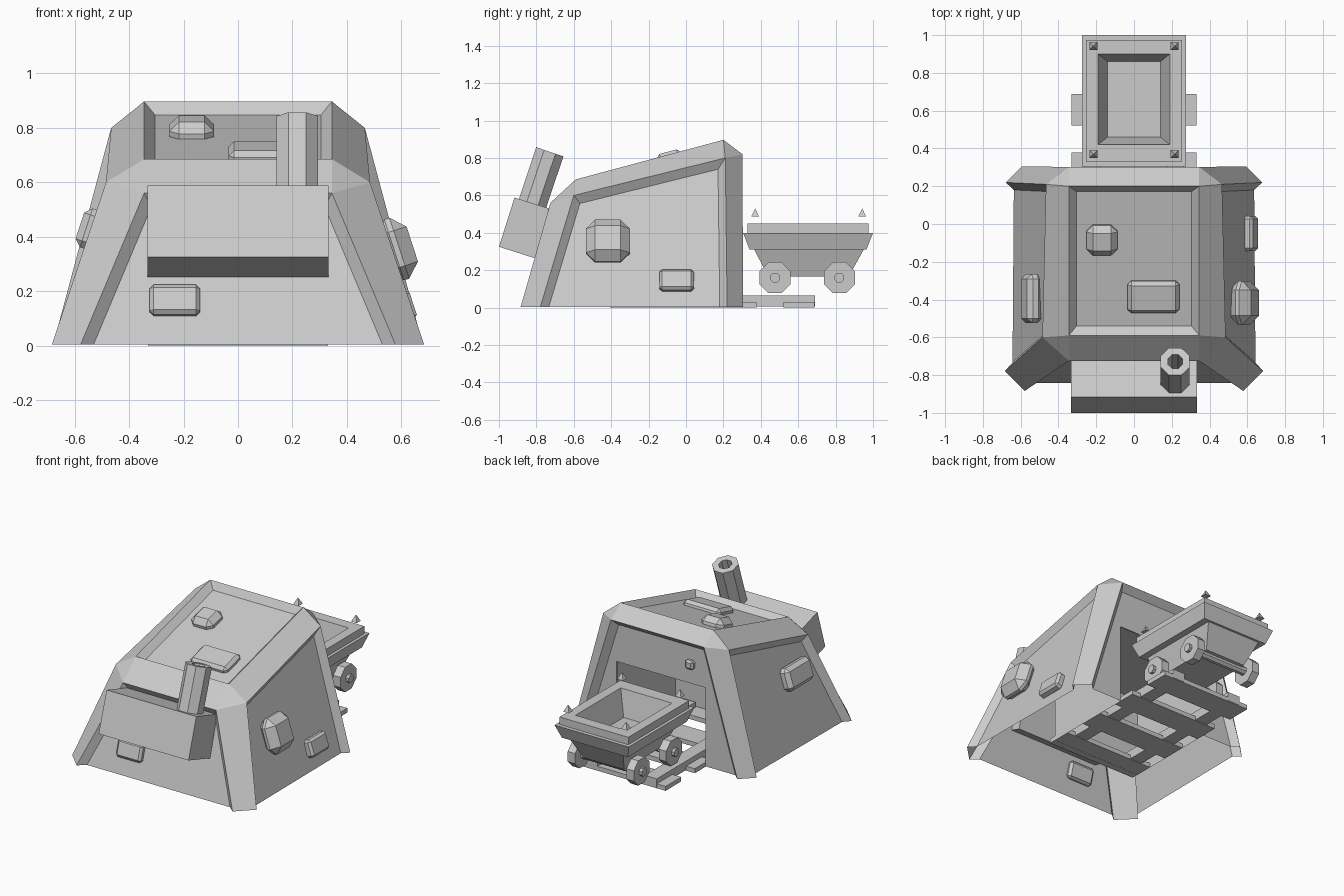
import bpy, bmesh, math
from mathutils import Vector, Matrix

if "Cube" in bpy.data.objects:
    bpy.data.objects.remove(bpy.data.objects["Cube"], do_unlink=True)

stone = bpy.data.materials.new("stone_grey")
stone.use_nodes = True
GREY = (0.6, 0.6, 0.6, 1)
stone.diffuse_color = GREY
stone.node_tree.nodes["Principled BSDF"].inputs["Base Color"].default_value = GREY


def finish(name, bm, matrix=None):
    """Turn a bmesh into a named, flat shaded object."""
    bmesh.ops.recalc_face_normals(bm, faces=bm.faces)
    mesh = bpy.data.meshes.new(name)
    bm.to_mesh(mesh)
    bm.free()
    mesh.materials.append(stone)
    ob = bpy.data.objects.new(name, mesh)
    bpy.context.scene.collection.objects.link(ob)
    if matrix:
        ob.matrix_world = matrix
    return ob


def block(name, centre, size, rot=(0, 0, 0), bevel=0):
    bm = bmesh.new()
    bmesh.ops.create_cube(bm, size=1)
    bmesh.ops.scale(bm, vec=size, verts=bm.verts)
    if bevel:
        bmesh.ops.bevel(bm, geom=bm.edges[:], offset=bevel, segments=1, affect='EDGES')
    turn = Matrix.Rotation(rot[1], 4, 'Y') @ Matrix.Rotation(rot[0], 4, 'X')
    return finish(name, bm, Matrix.Translation(centre) @ turn)


def drum(name, start, end, radius, sides=8, tip=None, bore=0):
    """Faceted cylinder or cone between two points, with an optional bore."""
    start, end = Vector(start), Vector(end)
    axis = end - start
    bm = bmesh.new()
    bmesh.ops.create_cone(bm, cap_ends=True, segments=sides, radius1=radius,
                          radius2=radius if tip is None else tip, depth=axis.length)
    bmesh.ops.rotate(bm, verts=bm.verts, matrix=Matrix.Rotation(math.pi / sides, 3, 'Z'))
    if bore:
        top = max(bm.faces, key=lambda f: f.calc_center_median().z)
        bmesh.ops.inset_individual(bm, faces=[top], thickness=radius - bore)
        hole = bmesh.ops.extrude_discrete_faces(bm, faces=[top])["faces"][0]
        bmesh.ops.translate(bm, verts=hole.verts, vec=(0, 0, -axis.length * 0.7))
    turn = axis.to_track_quat('Z', 'Y').to_matrix().to_4x4()
    return finish(name, bm, Matrix.Translation((start + end) / 2) @ turn)


# Hut shell: chamfered frame with recessed panels
half = {
    "A1": (.685, -.78, 0), "A2": (.58, -.885, 0),
    "B1": (.485, -.6, .6), "B2": (.345, -.725, .56), "B3": (.345, -.59, .685),
    "C1": (.466, .21, .8), "C2": (.345, .302, .82), "C3": (.345, .2, .897),
    "D1": (.68, .22, 0), "D2": (.595, .305, 0),
}
bm = bmesh.new()
pts = {k: Vector(p) for k, p in half.items()}
for low, high in (("A1", "B1"), ("A2", "B2"), ("D1", "C1"), ("D2", "C2")):
    pts[low] += (pts[low] - pts[high]) * 0.2
corner = {}
for side in (1, -1):
    for k, p in pts.items():
        corner[k, side] = bm.verts.new((p.x * side, p.y, p.z))
panels = []
for side in (1, -1):
    for names in ("A1 A2 B2 B1", "B1 B2 B3", "B1 B3 C3 C1", "C1 C3 C2", "C1 C2 D2 D1"):
        bm.faces.new([corner[n, side] for n in names.split()])
    panels.append(bm.faces.new([corner[n, side] for n in ("A1", "B1", "C1", "D1")]))
for a, b, is_panel in (("A2", "B2", 1), ("B2", "B3", 0), ("B3", "C3", 1),
                       ("C3", "C2", 0), ("C2", "D2", 1)):
    face = bm.faces.new([corner[a, 1], corner[a, -1], corner[b, -1], corner[b, 1]])
    if is_panel:
        panels.append(face)
bmesh.ops.recalc_face_normals(bm, faces=bm.faces)
if sum(f.normal.dot(f.calc_center_median()) for f in panels) < 0:
    bmesh.ops.reverse_faces(bm, faces=bm.faces)
bmesh.ops.inset_individual(bm, faces=panels, thickness=0.04, depth=-0.04, use_even_offset=True)

# Doorway cut in the back panel
DOOR_X, DOOR_Z = 0.33, 0.53


def back_faces():
    return [f for f in bm.faces if f.normal.y > 0.95 and f.calc_center_median().y > 0.2]


for co, no in (((DOOR_X, 0, 0), (1, 0, 0)), ((-DOOR_X, 0, 0), (1, 0, 0)),
               ((0, 0, DOOR_Z), (0, 0, 1))):
    faces = back_faces()
    geom = list({g for f in faces for g in [f, *f.edges, *f.verts]})
    bmesh.ops.bisect_plane(bm, geom=geom, plane_co=co, plane_no=no)
door = [f for f in back_faces() if abs(f.calc_center_median().x) < DOOR_X
        and f.calc_center_median().z < DOOR_Z]
bmesh.ops.delete(bm, geom=door, context='FACES')
bmesh.ops.bisect_plane(bm, geom=bm.verts[:] + bm.edges[:] + bm.faces[:],
                       plane_co=(0, 0, .004), plane_no=(0, 0, 1), clear_inner=True)
finish("hut_shell", bm)

# Tunnel behind the doorway, open at the back and below
bm = bmesh.new()
bmesh.ops.create_cube(bm, size=1)
bm.normal_update()
bmesh.ops.delete(bm, geom=[f for f in bm.faces if f.normal.y > .5 or f.normal.z < -.5],
                 context='FACES')
bmesh.ops.scale(bm, vec=(DOOR_X * 2, 0.62, DOOR_Z), verts=bm.verts)
bmesh.ops.translate(bm, verts=bm.verts, vec=(0, -0.05, DOOR_Z / 2))
finish("tunnel", bm)

# Tilted front hood and chimney
bm = bmesh.new()
profile = ((-1, .325), (-.917, .588), (-.62, .495), (-.70, .23))
hood = bm.faces.new([bm.verts.new((-.333, y, z)) for y, z in profile])
out = bmesh.ops.extrude_face_region(bm, geom=[hood])["geom"]
bmesh.ops.translate(bm, vec=(.666, 0, 0), verts=[g for g in out if isinstance(g, bmesh.types.BMVert)])
finish("front_hood", bm)
drum("chimney", (.218, -.84, .50), (.218, -.728, .833), .083, bore=.042)

# Loose stones set into the walls and roof
ROOF, LEAN, FRONT = math.radians(15), math.radians(18), math.radians(-16)
block("roof_stone_small", (-.17, -.085, .79), (.165, .165, .09), (ROOF, 0), .035)
block("roof_stone_wide", (.103, -.385, .705), (.275, .175, .06), (ROOF, 0), .02)
block("left_stone_big", (.583, -.418, .355), (.12, .235, .235), (0, -LEAN), .05)
block("left_stone_small", (.615, -.05, .145), (.06, .185, .115), (0, -LEAN), .015)
block("right_stone", (-.543, -.395, .428), (.08, .26, .15), (0, LEAN), .025)
block("front_stone", (-.232, -.80, .165), (.185, .06, .115), (FRONT, 0), .015)
block("back_stone", (-.22, .265, .66), (.06, .05, .06), bevel=.012)

# Track: two rails on sleepers
for side, word in ((1, "left"), (-1, "right")):
    block(word + "_rail", (side * .22, .17, .035), (.09, 1.04, .06))
for i in range(4):
    block("sleeper", (0, .605 - i * .31, .016), (.66, .165, .03))

# Mine cart: one loft from the underside, over the rim and into the tub
rings = ((.15, .44, .87, .165), (.2, .365, .95, .31), (.245, .34, .965, .31),
         (.275, .305, 1, .4), (.255, .33, .975, .4), (.255, .33, .975, .45),
         (.19, .42, .9, .45), (.14, .46, .86, .28))
bm = bmesh.new()
loops = [[bm.verts.new(p) for p in ((-x, a, z), (x, a, z), (x, b, z), (-x, b, z))]
         for x, a, b, z in rings]
for low, high in zip(loops, loops[1:]):
    for i in range(4):
        j = (i + 1) % 4
        bm.faces.new((low[i], low[j], high[j], high[i]))
bm.faces.new(loops[0])
bm.faces.new(loops[-1])
finish("cart_tub", bm)

# Wheels, hubs and floating corner spikes
for y in (.476, .82):
    drum("axle", (-.265, y, .16), (.265, y, .16), .028)
    for side in (1, -1):
        drum("wheel", (side * .19, y, .16), (side * .245, y, .16), .09)
for x in (-.215, .215):
    for y in (.37, .942):
        drum("spike", (x, y, .486), (x, y, .53), .03, sides=4, tip=0)
